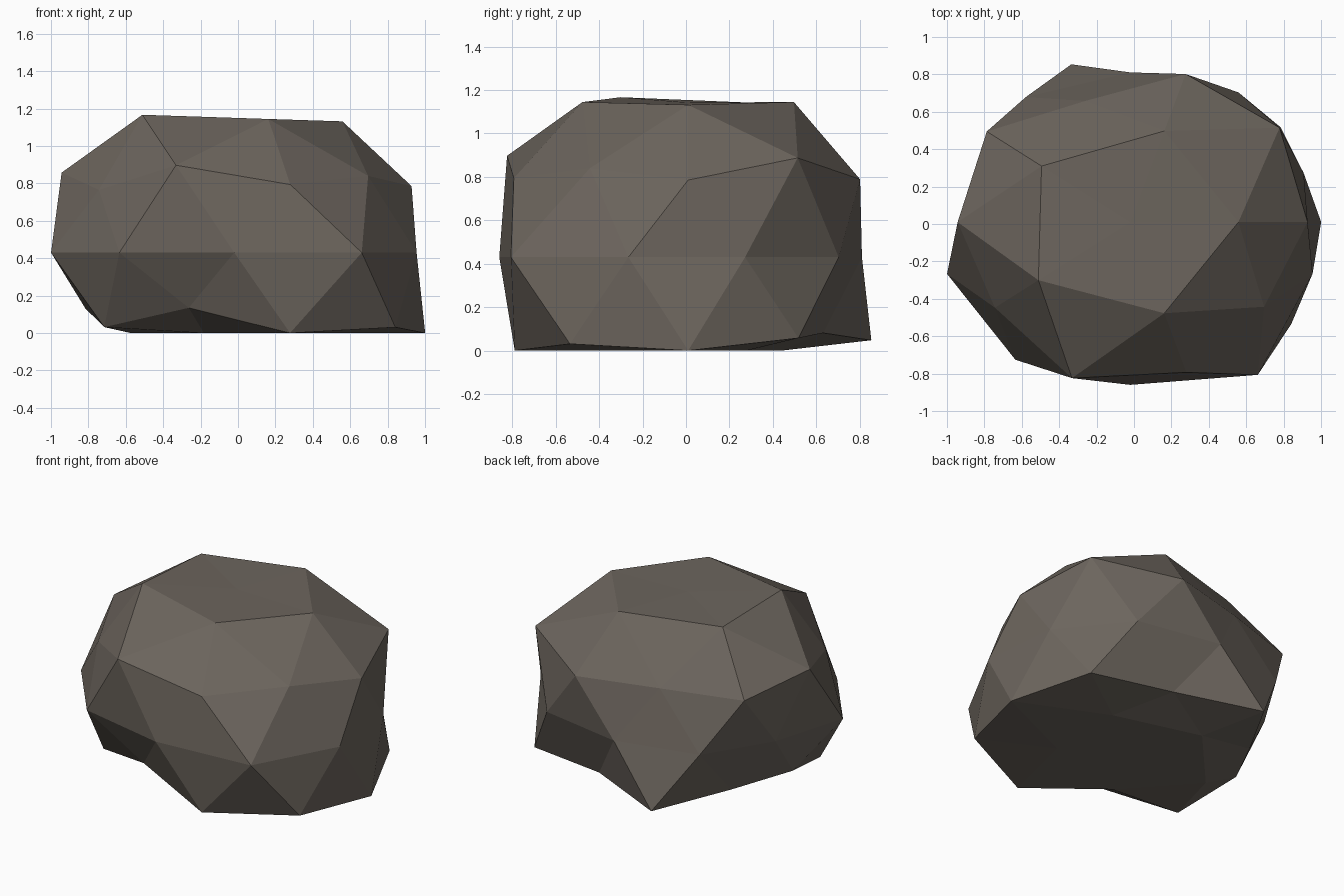
import bpy, bmesh, math

if "Cube" in bpy.data.objects:
    bpy.data.objects.remove(bpy.data.objects["Cube"])

# Radial factor of each vertex, ring by ring: height -> (first angle, step, factors)
RINGS = {
    1.0:    (0, 360, [0.95]),
    0.851:  (0, 72, [1.10, 1.12, 1.115, 1.155, 1.12]),
    0.526:  (36, 72, [1.16, 0.92, 1.085, 1.185, 1.04]),
    0.447:  (0, 72, [1.06, 1.07, 1.06, 1.0, 1.085]),
    0.0:    (18, 36, [0.975, 0.985, 0.92, 0.95, 0.87, 1.03, 1.045, 1.0, 1.16, 1.025]),
    -0.447: (36, 72, [1.11, 1.14, 0.89, 0.88, 1.19]),
    -0.526: (0, 72, [1.20, 0.885, 0.86, 1.01, 1.135]),
    -0.851: (36, 72, [1.0, 0.99, 1.05, 1.0, 1.0]),
    -1.0:   (0, 360, [1.0]),
}


def factor(co):
    ring = min(RINGS, key=lambda z: abs(z - co.z))
    start, step, values = RINGS[ring]
    angle = math.degrees(math.atan2(co.y, co.x))
    return values[round((angle - start) / step) % len(values)]


# Rock: squashed icosphere, pushed in and out, flattened on the ground
bm = bmesh.new()
bmesh.ops.create_icosphere(bm, subdivisions=2, radius=1.0)
for v in bm.verts:
    f = factor(v.co)
    v.co = (-0.02 + f * v.co.x,
            0.01 + 0.87 * f * v.co.y,
            max(0.0, 0.43 + 0.75 * f * v.co.z))

mesh = bpy.data.meshes.new("rock")
bm.to_mesh(mesh)
bm.free()
rock = bpy.data.objects.new("rock", mesh)
bpy.context.collection.objects.link(rock)

# Stone colour
stone = bpy.data.materials.new("grey brown stone")
stone.diffuse_color = (0.15, 0.13, 0.11, 1)
stone.use_nodes = True
stone.node_tree.nodes["Principled BSDF"].inputs["Base Color"].default_value = stone.diffuse_color
mesh.materials.append(stone)
